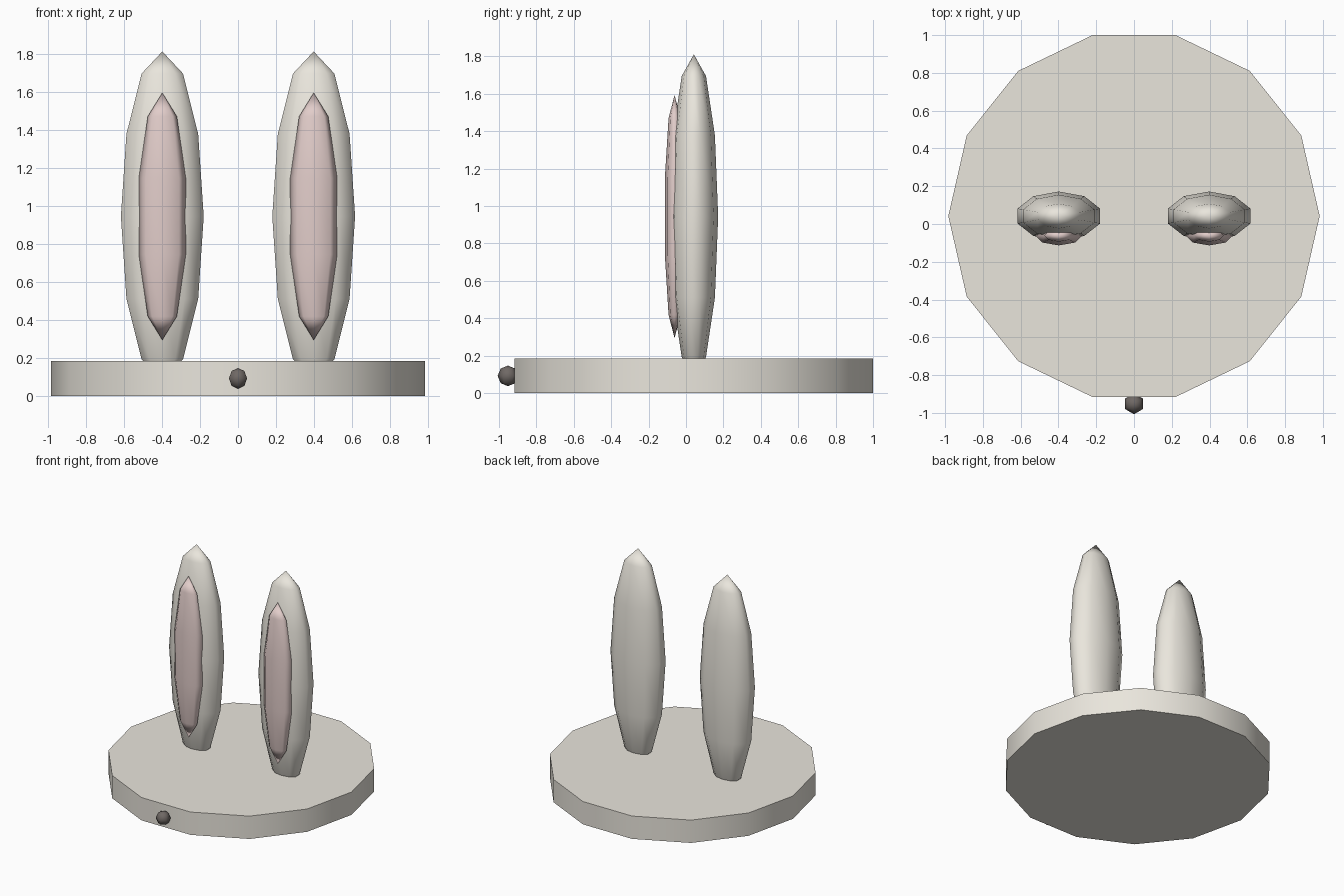
import bpy
import math

if "Cube" in bpy.data.objects:
    bpy.data.objects.remove(bpy.data.objects["Cube"])


def material(name, rgb):
    mat = bpy.data.materials.new(name)
    mat.diffuse_color = (*rgb, 1.0)
    mat.use_nodes = True
    mat.node_tree.nodes["Principled BSDF"].inputs["Base Color"].default_value = mat.diffuse_color
    return mat


cream = material("cream", (0.82, 0.79, 0.72))
pink = material("pink", (0.76, 0.61, 0.59))
dark = material("dark_grey", (0.16, 0.14, 0.13))


def ellipsoid(name, centre, radii, segments, rings, mat):
    bpy.ops.mesh.primitive_uv_sphere_add(
        segments=segments, ring_count=rings, radius=1, location=centre)
    ob = bpy.context.object
    ob.name = name
    ob.scale = radii
    bpy.ops.object.transform_apply(location=False, rotation=False, scale=True)
    bpy.ops.object.shade_smooth()
    ob.data.materials.append(mat)
    return ob


# Fourteen-sided disc base, with a corner pointing along x
bpy.ops.mesh.primitive_cylinder_add(
    vertices=14, radius=0.983, depth=0.184, location=(0, 0.042, 0.092),
    rotation=(0, 0, math.pi / 2))
base = bpy.context.object
base.name = "base"
bpy.ops.object.transform_apply(location=False, rotation=True, scale=False)
bpy.ops.object.shade_smooth_by_angle(angle=math.radians(35))
base.data.materials.append(cream)

# Ears with pink inner pads
for side, x in (("left", -0.398), ("right", 0.398)):
    ellipsoid(side + "_ear", (x, 0.042, 0.944), (0.229, 0.13, 0.867), 10, 6, cream)
    ellipsoid(side + "_inner_ear", (x, -0.061, 0.944), (0.13, 0.055, 0.65), 8, 5, pink)

# Small round knob on the front rim
ellipsoid("front_knob", (0, -0.952, 0.092), (0.055, 0.055, 0.055), 6, 4, dark)
